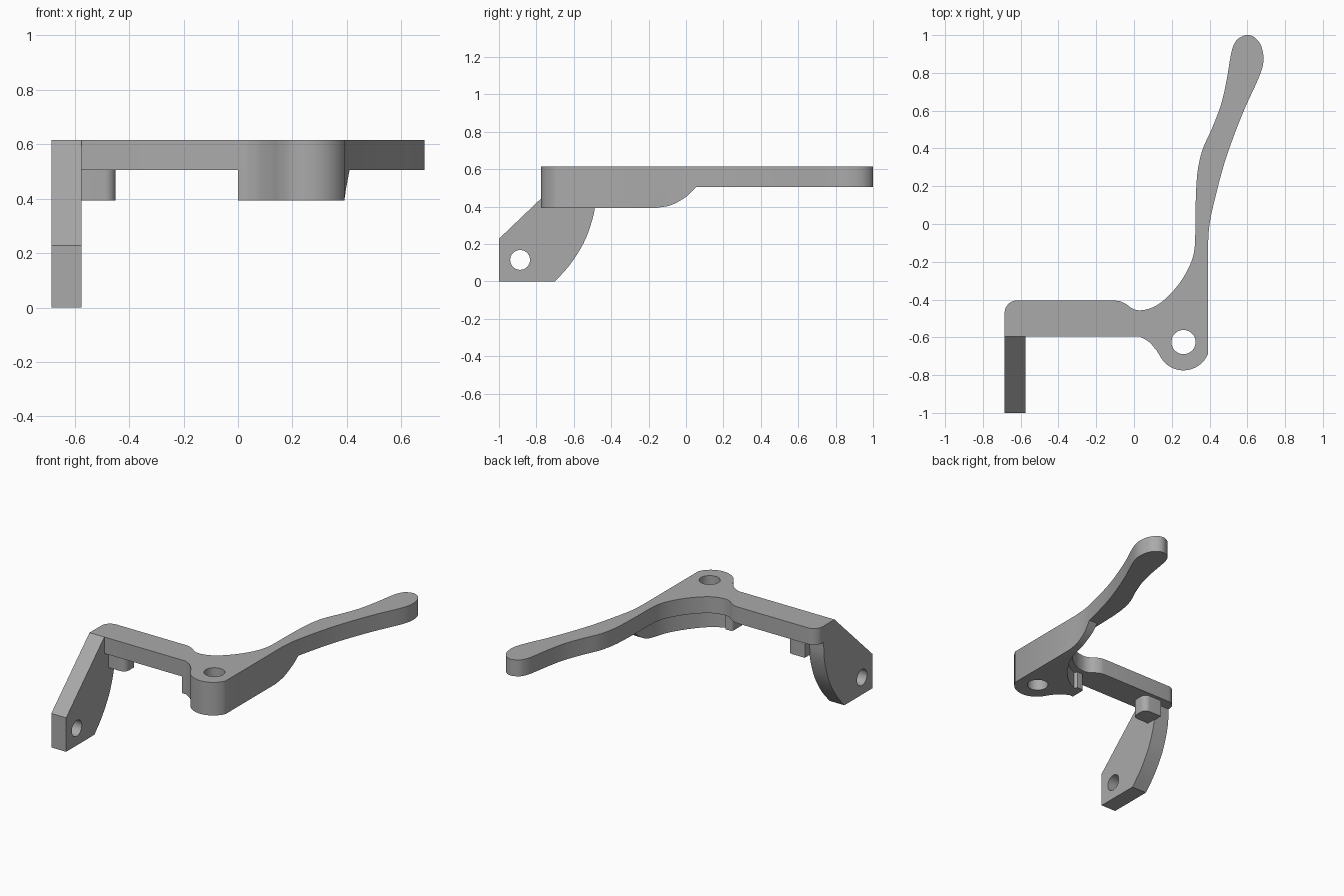
import bpy, bmesh, math
from mathutils import Vector

cube = bpy.data.objects.get("Cube")
if cube:
    bpy.data.objects.remove(cube)

# Single plain grey material
grey = bpy.data.materials.new("plain_grey")
grey.use_nodes = True
colour = (0.4, 0.4, 0.4, 1)
grey.diffuse_color = colour
grey.node_tree.nodes["Principled BSDF"].inputs["Base Color"].default_value = colour


def smooth(points, steps=5):
    """Catmull-Rom curve through the points."""
    p = [Vector(q) for q in points]
    p = [2 * p[0] - p[1]] + p + [2 * p[-1] - p[-2]]
    out = []
    for a, b, c, d in zip(p, p[1:], p[2:], p[3:]):
        for i in range(steps):
            t = i / steps
            out.append((2 * b + (c - a) * t + (2 * a - 5 * b + 4 * c - d) * t**2
                        + (3 * b - a - 3 * c + d) * t**3) / 2)
    return out + [p[-2]]


def arc(cx, cy, r, start, end, n=16):
    angles = [math.radians(start + (end - start) * i / n) for i in range(n + 1)]
    return [(cx + r * math.cos(a), cy + r * math.sin(a)) for a in angles]


def prism(name, outline, low, high, axis="z"):
    """Extrude an (x, y) outline along z, or a (y, z) outline along x."""
    bm = bmesh.new()
    place = (lambda p: (p[0], p[1], low)) if axis == "z" else (lambda p: (low, p[0], p[1]))
    face = bm.faces.new([bm.verts.new(place(p)) for p in outline])
    move = (0, 0, high - low) if axis == "z" else (high - low, 0, 0)
    new = bmesh.ops.extrude_face_region(bm, geom=[face])["geom"]
    bmesh.ops.translate(bm, vec=move, verts=[v for v in new if isinstance(v, bmesh.types.BMVert)])
    bmesh.ops.remove_doubles(bm, verts=bm.verts, dist=0.0005)
    bmesh.ops.recalc_face_normals(bm, faces=bm.faces)
    mesh = bpy.data.meshes.new(name)
    bm.to_mesh(mesh)
    bm.free()
    mesh.materials.append(grey)
    obj = bpy.data.objects.new(name, mesh)
    bpy.context.collection.objects.link(obj)
    return obj


def select(obj):
    bpy.ops.object.select_all(action="DESELECT")
    obj.select_set(True)
    bpy.context.view_layer.objects.active = obj


def cut(obj, cutter, operation="DIFFERENCE"):
    cutter.hide_render = True
    mod = obj.modifiers.new("cut", "BOOLEAN")
    mod.object, mod.operation, mod.solver = cutter, operation, "EXACT"
    select(obj)
    bpy.ops.object.modifier_apply(modifier=mod.name)


# Shared heights and the rounded front of the hub
BOTTOM, MIDDLE, TOP = 0.393, 0.505, 0.615
hub_front = smooth([(0.03, -0.595), (0.08, -0.625), (0.12, -0.67)]) \
    + arc(0.262, -0.635, 0.14, 208, 337)

# Top plate: bar, hub and curved lever
lever = smooth([(0.392, -0.1), (0.4, 0.0), (0.425, 0.12), (0.475, 0.31), (0.53, 0.47),
                (0.59, 0.62), (0.65, 0.75), (0.68, 0.83), (0.685, 0.89), (0.67, 0.95),
                (0.635, 0.99), (0.595, 1.0), (0.55, 0.98), (0.525, 0.94), (0.51, 0.88),
                (0.49, 0.76), (0.46, 0.63), (0.41, 0.5), (0.365, 0.4), (0.34, 0.3),
                (0.33, 0.2), (0.325, 0.05), (0.323, -0.1), (0.31, -0.18), (0.275, -0.26),
                (0.22, -0.34), (0.15, -0.41), (0.09, -0.445), (0.03, -0.457),
                (-0.01, -0.447), (-0.04, -0.425), (-0.075, -0.409), (-0.11, -0.405)])
plate = prism("lever_plate", [(-0.685, -0.595)] + hub_front + lever
              + arc(-0.62, -0.47, 0.065, 90, 180, 8), MIDDLE, TOP)

# Thick lower hub, set in along its inner curve, with a small stop at the left
inner = smooth([(0.345, 0.06), (0.345, -0.1), (0.32, -0.22), (0.26, -0.33),
                (0.18, -0.43), (0.11, -0.485), (0.06, -0.51)])
outer = [p for p in lever[:12]]
hub = prism("lower_hub", [(0, -0.595)] + hub_front + outer + inner
            + [(0.05, -0.49)] + arc(0.015, -0.505, 0.015, 90, 180, 4), BOTTOM, MIDDLE)
sweep = smooth([(-0.16, BOTTOM), (-0.08, 0.408), (0.0, 0.452), (0.055, MIDDLE)])
hub_profile = prism("hub_profile", [(-0.9, BOTTOM - 0.0001)] + sweep
                    + [(0.055, 0.55), (-0.9, 0.55)], -0.2, 0.6, "x")
cut(hub, hub_profile, "INTERSECT")

# Side leg with sloped front and curved back
back = smooth([(-0.7, 0.0), (-0.62, 0.09), (-0.55, 0.2), (-0.51, 0.3),
               (-0.486, 0.4), (-0.48, MIDDLE)])
leg = prism("side_leg", [(-1, 0)] + back
            + [(-0.595, MIDDLE), (-0.595, TOP), (-1, 0.228)], -0.685, -0.575, "x")

# Round-cornered stop under the bar
stop = prism("bar_stop", [(-0.58, -0.55)] + arc(-0.49, -0.51, 0.04, -90, 0, 8)
             + arc(-0.49, -0.47, 0.04, 0, 90, 8) + [(-0.58, -0.43)], BOTTOM, MIDDLE)

# Pivot holes
pivot = prism("pivot_cutter", arc(0.262, -0.625, 0.064, 0, 360, 40), 0.2, 0.8)
pin = prism("pin_cutter", arc(-0.887, 0.115, 0.053, 0, 360, 40), -0.8, -0.4, "x")
cut(plate, pivot)
cut(hub, pivot)
cut(leg, pin)
for helper in (pivot, pin, hub_profile):
    bpy.data.objects.remove(helper)

for part in (plate, hub, leg, stop):
    select(part)
    bpy.ops.object.shade_smooth_by_angle(angle=math.radians(30))
